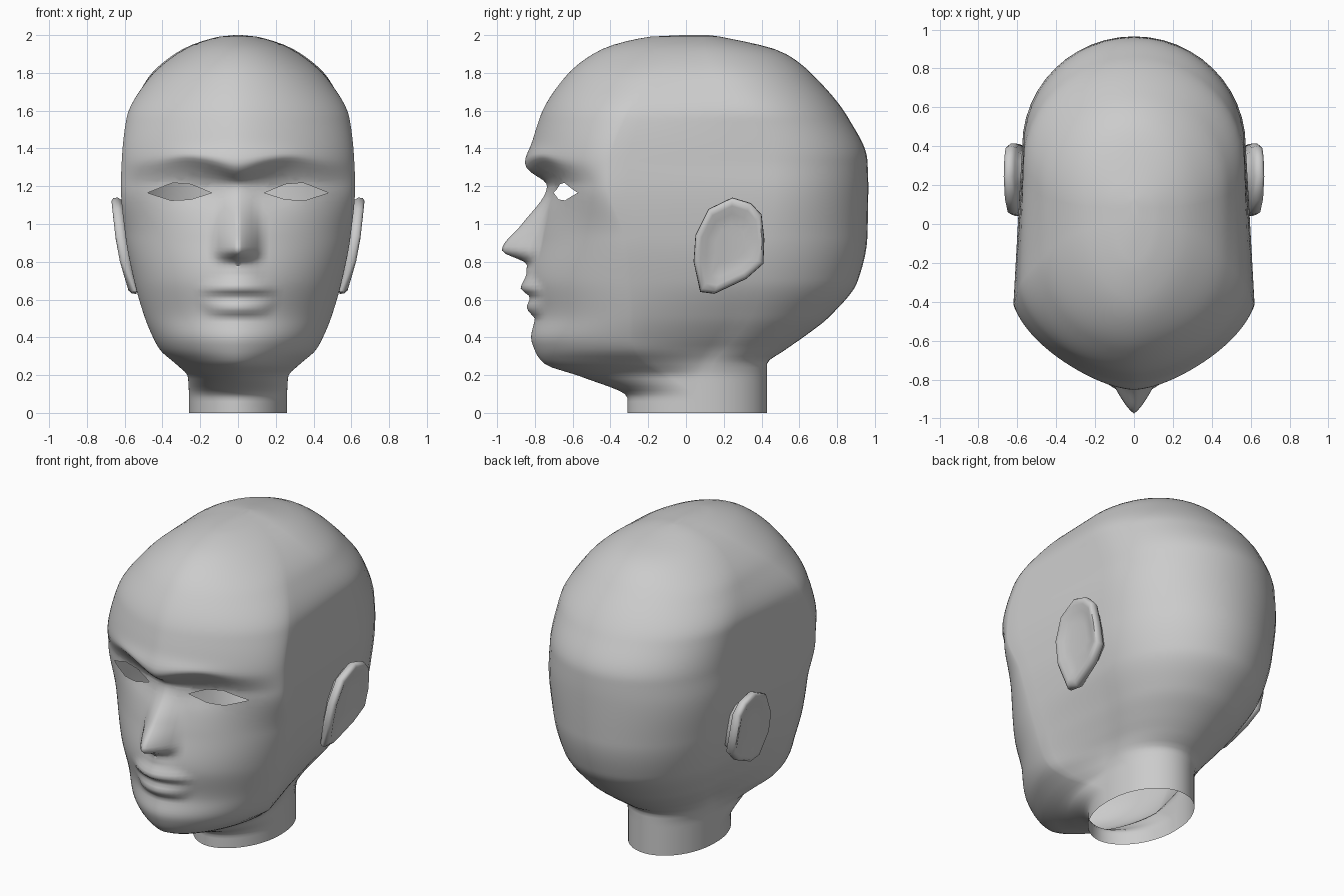
import bpy, bmesh, math
from mathutils import Vector

cube = bpy.data.objects.get("Cube")
if cube:
    bpy.data.objects.remove(cube)

grey = bpy.data.materials.new("plain_grey")
grey.use_nodes = True
grey.diffuse_color = (0.6, 0.6, 0.6, 1)
grey.node_tree.nodes["Principled BSDF"].inputs["Base Color"].default_value = grey.diffuse_color


def curve(keys, z, col):
    """Smooth interpolation of one key column that never overshoots."""
    if z <= keys[0][0]:
        return keys[0][col]
    if z >= keys[-1][0]:
        return keys[-1][col]
    step = [(b[col] - a[col]) / (b[0] - a[0]) for a, b in zip(keys, keys[1:])]

    def slope(i):
        if i == 0 or i == len(step):
            return step[min(i, len(step) - 1)]
        a, b = step[i - 1], step[i]
        return 2 * a * b / (a + b) if a * b > 0 else 0

    i = next(k for k in range(len(step)) if z <= keys[k + 1][0])
    a, b = keys[i], keys[i + 1]
    h = b[0] - a[0]
    t = (z - a[0]) / h
    return ((1 + 2 * t) * (1 - t) ** 2 * a[col] + t * (1 - t) ** 2 * h * slope(i)
            + t * t * (3 - 2 * t) * b[col] - t * t * (1 - t) * h * slope(i + 1))


def bump(v, centre, size):
    return math.exp(-((v - centre) / size) ** 2)


# Skull and neck: height, front y, back y, front half width, its y, back half width, its y
SKULL = [
    (0.00, -.31, .43, .26, .05, .26, .08),
    (0.08, -.31, .43, .26, .04, .26, .08),
    (0.19, -.55, .43, .265, -.09, .26, .08),
    (0.26, -.75, .43, .33, -.20, .27, .10),
    (0.33, -.80, .52, .41, -.26, .295, .15),
    (0.40, -.82, .62, .45, -.28, .34, .21),
    (0.51, -.80, .76, .495, -.28, .41, .28),
    (0.70, -.83, .91, .55, -.29, .505, .33),
    (0.93, -.79, .96, .595, -.32, .555, .36),
    (1.20, -.735, .965, .62, -.41, .575, .40),
    (1.34, -.825, .96, .615, -.40, .57, .39),
    (1.56, -.775, .86, .59, -.32, .57, .31),
    (1.76, -.655, .70, .48, -.18, .485, .20),
    (1.91, -.475, .51, .31, -.03, .32, .12),
    (1.99, -.205, .19, .11, .02, .11, .09),
    (2.00, -.02, .12, .02, .04, .02, .08),
]
# Roundness of the front by height
ROUND = [(0, 1.9), (.26, 1.75), (.7, 1.68), (1.2, 1.58), (1.34, 1.6), (1.76, 1.8), (2, 2)]
# Centre line of lips and nose: height, y, half width
LIPS = [(.50, -.80, .17), (.56, -.843, .19), (.61, -.826, .22),
        (.66, -.875, .2), (.72, -.85, .13), (.77, -.835, .11)]
NOSE = [(.75, -.83, .10), (.79, -.845, .12), (.86, -.975, .13),
        (1.0, -.868, .12), (1.17, -.745, .09), (1.22, -.735, .08)]


def shape_face(x, y, z, front):
    """Adds nose, lips, eye socket and arched brow to a point."""
    for keys, power in ((LIPS, 2.2), (NOSE, 1.3)):
        if keys[0][0] < z < keys[-1][0]:
            width = curve(keys, z, 2)
            if x < width:
                y += (curve(keys, z, 1) - front) * (1 - (x / width) ** power)
    y += .02 * bump(x, .2, .14) * bump(z, 1.18, .08)
    y -= .028 * bump(x, 0, .32) * bump(z, 1.34, .06)
    arch = bump(x, .27, .15) - .8 * bump(x, 0, .09)
    return x, y, z + .03 * arch * bump(z, 1.3, .07)


def ring(z):
    """Half outline of the head at one height, from front to back."""
    front, back, wf, yf, wb, yb = (curve(SKULL, z, c) for c in range(1, 7))
    power = 2 / curve(ROUND, z, 1)
    pts = []
    for i in range(27):
        t = i / 26 * math.pi / 2
        x = wf * math.sin(t) ** power
        y = yf - (yf - front) * max(math.cos(t), 0) ** power
        pts.append(shape_face(x, y, z, front))
    for i in range(1, 8):
        t = i / 8
        pts.append((wf + (wb - wf) * t, yf + (yb - yf) * t, z))
    for i in range(13):
        t = i / 12 * math.pi / 2
        pts.append((wb * math.cos(t), yb + (back - yb) * math.sin(t), z))
    pts[0] = (0, *pts[0][1:])
    pts[-1] = (0, *pts[-1][1:])
    return pts


def loft(bm, rings, closed):
    rows = [[bm.verts.new(p) for p in r] for r in rings]
    for a, b in zip(rows, rows[1:]):
        n = len(a)
        for i in range(n if closed else n - 1):
            j = (i + 1) % n
            bm.faces.new((a[i], a[j], b[j], b[i]))
    return rows


def finish(bm, name):
    bmesh.ops.recalc_face_normals(bm, faces=bm.faces)
    mesh = bpy.data.meshes.new(name)
    bm.to_mesh(mesh)
    bm.free()
    mesh.materials.append(grey)
    obj = bpy.data.objects.new(name, mesh)
    bpy.context.collection.objects.link(obj)
    bpy.ops.object.select_all(action="DESELECT")
    obj.select_set(True)
    bpy.context.view_layer.objects.active = obj
    bpy.ops.object.shade_smooth_by_angle(angle=math.radians(55))
    mirror = obj.modifiers.new("mirror", "MIRROR")
    mirror.merge_threshold = 0.0005


# Head with open neck
bm = bmesh.new()
levels = [k * .02 for k in range(96)]
levels += [1.9 + .1 * (1 - (1 - k / 7) ** 2) for k in range(1, 8)]
rows = loft(bm, [ring(z) for z in levels], False)
bm.faces.new(rows[-1])

# Eye openings
EYE = [(.14, 1.165), (.25, 1.13), (.355, 1.125), (.478, 1.165), (.345, 1.218), (.25, 1.21)]


def eye_faces():
    found = []
    for f in bm.faces:
        c = f.calc_center_median()
        if c.y < -.4 and .06 < c.x < .56 and 1.05 < c.z < 1.3:
            found.append(f)
    return found


sides = []
for (x0, z0), (x1, z1) in zip(EYE, EYE[1:] + EYE[:1]):
    sides.append((Vector((x0, 0, z0)), Vector((z1 - z0, 0, x0 - x1)).normalized()))
for point, normal in sides:
    faces = eye_faces()
    geom = set(faces)
    for f in faces:
        geom.update(f.edges, f.verts)
    bmesh.ops.bisect_plane(bm, geom=list(geom), dist=1e-5, plane_co=point, plane_no=normal)
hole = [f for f in eye_faces()
        if all((f.calc_center_median() - p).dot(n) < 0 for p, n in sides)]
bmesh.ops.delete(bm, geom=hole, context="FACES")
finish(bm, "head")

# Ears: a dished disc leaning outward towards the top
OUTLINE = [(.04, .80), (.05, .94), (.12, 1.08), (.245, 1.14), (.345, 1.11), (.40, 1.05),
           (.415, .92), (.41, .79), (.32, .71), (.15, .63), (.075, .64)]
LEAN = [(.63, .575), (.87, .64), (1.14, .672)]


def ear_ring(scale, depth):
    pts = []
    for y, z in OUTLINE:
        y, z = .235 + (y - .235) * scale, .89 + (z - .89) * scale
        pts.append((curve(LEAN, z, 1) + depth, y, z))
    return pts


bm = bmesh.new()
rows = loft(bm, [ear_ring(s, d) for s, d in (
    (.75, -.1), (.8, -.065), (.95, -.055), (1, -.035), (.99, -.012),
    (.93, 0), (.82, -.003), (.65, -.018), (.4, -.025))], True)
bm.faces.new(rows[-1])
bm.faces.new(rows[0])
finish(bm, "ears")
